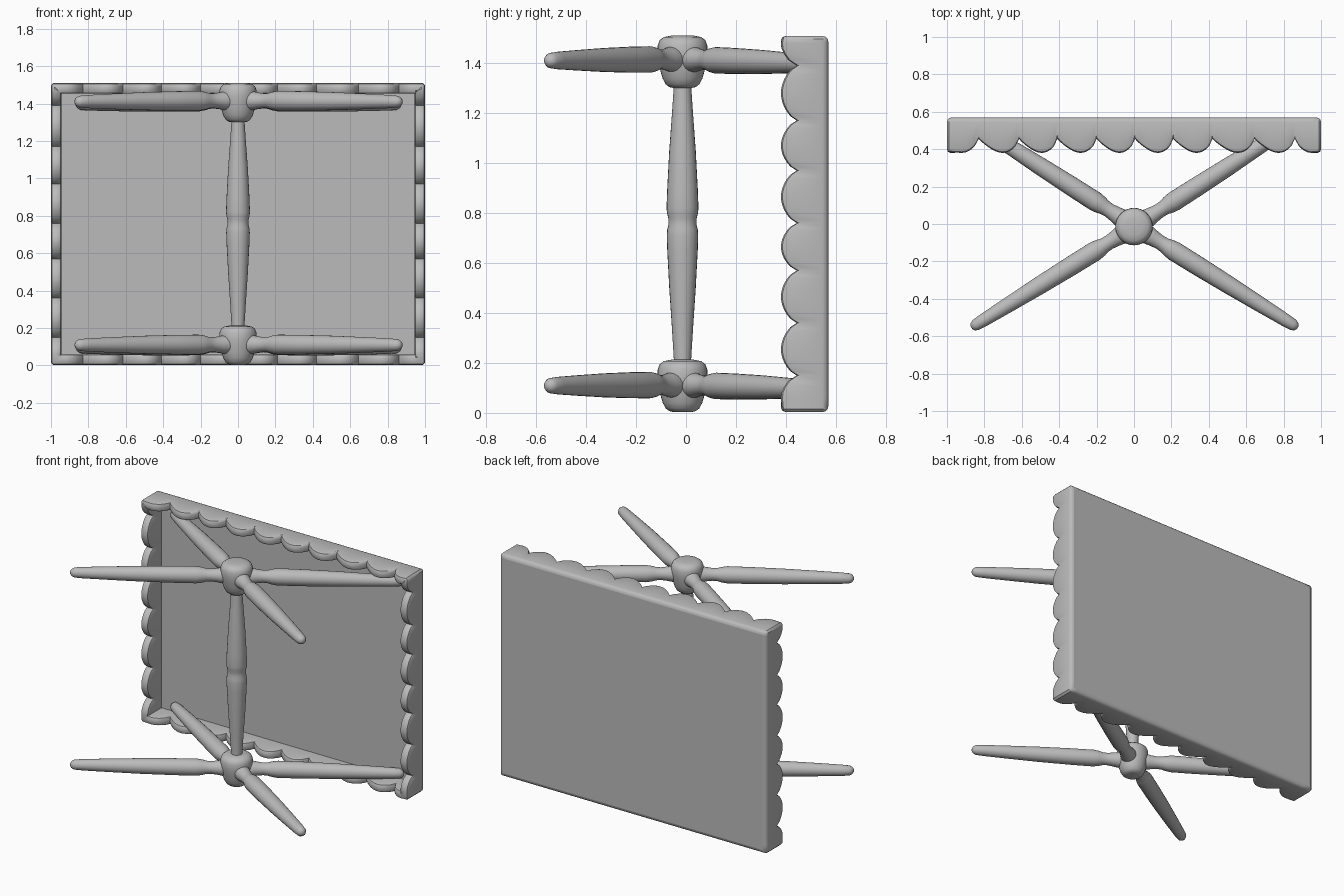
import bpy, bmesh, math
from mathutils import Vector

if "Cube" in bpy.data.objects:
    bpy.data.objects.remove(bpy.data.objects["Cube"])

grey = bpy.data.materials.new("plain grey")
grey.diffuse_color = (0.5, 0.5, 0.5, 1)
grey.use_nodes = True
grey.node_tree.nodes["Principled BSDF"].inputs["Base Color"].default_value = grey.diffuse_color


def finish(name, bm, angle=40):
    bmesh.ops.remove_doubles(bm, verts=bm.verts, dist=1e-5)
    bmesh.ops.recalc_face_normals(bm, faces=bm.faces)
    me = bpy.data.meshes.new(name)
    bm.to_mesh(me)
    bm.free()
    me.materials.append(grey)
    ob = bpy.data.objects.new(name, me)
    bpy.context.collection.objects.link(ob)
    bpy.ops.object.select_all(action='DESELECT')
    ob.select_set(True)
    bpy.context.view_layer.objects.active = ob
    bpy.ops.object.shade_smooth_by_angle(angle=math.radians(angle))
    # Broad panels stay flat
    for p in me.polygons:
        if p.area > 1:
            p.use_smooth = False
    return ob


def skin(bm, rings):
    """Bridge closed rings of points and cap both ends."""
    vr = [[bm.verts.new(p) for p in r] for r in rings]
    n = len(vr[0])
    for a, b in zip(vr, vr[1:]):
        for i in range(n):
            j = (i + 1) % n
            bm.faces.new((a[i], a[j], b[j], b[i]))
    bm.faces.new(vr[0])
    bm.faces.new(vr[-1])


def lathe(name, profile, origin, axis, sides=24):
    """Turn (distance, radius) pairs around an axis."""
    q = Vector(axis).normalized().to_track_quat('Z', 'Y')
    rings = [[Vector(origin) + q @ Vector((r * math.cos(math.tau * i / sides),
                                           r * math.sin(math.tau * i / sides), d))
              for i in range(sides)] for d, r in profile]
    bm = bmesh.new()
    skin(bm, rings)
    return finish(name, bm)


# Tabletop standing on edge, with a scalloped rim
HALF_X, HALF_Z, MID_Z = 1.0, 0.753, 0.756
BACK, FLOOR, PEAK, CORNER = 0.57, 0.53, 0.38, 0.012


def scalloped_side(half, valleys, depth, skew):
    """Return (position, front y) samples along one side."""
    out = [(-half + CORNER, PEAK + 0.004)]

    def front(t):
        return PEAK + depth * (1 - max(0, math.sin(math.pi * t)) ** 0.65)

    first, last = valleys[0], valleys[-1]
    for k in range(4):
        out.append((first - 0.09 * (1 - k / 4), front(0.5 + k / 8)))
    for a, b in zip(valleys, valleys[1:]):
        for k in range(12):
            t = k / 12
            out.append((a + (b - a) * t, front(t ** skew)))
    for k in range(5):
        out.append((last + 0.09 * k / 4, front(k / 8)))
    return out + [(half - CORNER, PEAK + 0.004)]


across = scalloped_side(HALF_X, [-.83, -.615, -.41, -.2, .005, .21, .42, .645, .86], 0.075, 1.35)
upright = scalloped_side(HALF_Z, [z - MID_Z for z in (.15, .36, .57, .76, .97, 1.17, 1.39)], 0.063, 1)
rim = [(x, -HALF_Z, f) for x, f in across]
rim += [(HALF_X, z, f) for z, f in upright]
rim += [(x, HALF_Z, f) for x, f in reversed(across)]
rim += [(-HALF_X, z, f) for z, f in reversed(upright)]


def rim_ring(inset, y=None, lift=0):
    hx, hz = HALF_X - inset, HALF_Z - inset
    return [(max(-hx, min(hx, x)), f + lift if y is None else y,
             MID_Z + max(-hz, min(hz, z))) for x, z, f in rim]


bm = bmesh.new()
skin(bm, [rim_ring(0.026, BACK), rim_ring(0.013, BACK - 0.003), rim_ring(0.004, BACK - 0.011),
          rim_ring(0, BACK - 0.024),
          rim_ring(0, None, 0.02), rim_ring(0.005, None, 0.006), rim_ring(0.018),
          rim_ring(0.04), rim_ring(0.052, None, 0.006), rim_ring(0.056, None, 0.02),
          rim_ring(0.056, FLOOR)])
finish("scalloped_tabletop", bm)

# Central turned spindle
CY = -0.014
lathe("spindle", [(.2, .035), (.22, .035), (.35, .043), (.5, .053), (.65, .061), (.71, .063),
                  (.735, .061), (.755, .056), (.78, .057), (.8, .062), (.82, .064), (.9, .061),
                  (1.05, .053), (1.2, .042), (1.29, .036), (1.315, .035)], (0, CY, 0), (0, 0, 1))

# Hubs and their four tapered legs
hub = [(.003, .035), (.007, .053), (.018, .067), (.04, .079), (.07, .088), (.11, .096),
       (.14, .1), (.175, .099), (.195, .091), (.207, .075), (.213, .045)]
leg = [(.075, .05), (.09, .05), (.12, .044), (.16, .039), (.19, .041), (.215, .048), (.25, .053),
       (.4, .052), (.6, .048), (.8, .041), (.95, .035), (1.0, .031), (1.018, .022), (1.026, .008)]
for level, base, start, drop in (("lower", 0.0, 0.112, -0.003), ("upper", 1.297, 1.416, -0.006)):
    lathe(level + "_hub", hub, (0, CY, base), (0, 0, 1), 32)
    for sx, side in ((-1, "left"), (1, "right")):
        for y, end, sag in ((-.55, "front", 0), (.54, "back", -.014)):
            lathe(f"{level}_{end}_{side}_leg", leg, (0.003, CY, start),
                  (sx * 0.865, y - CY, drop + sag))
